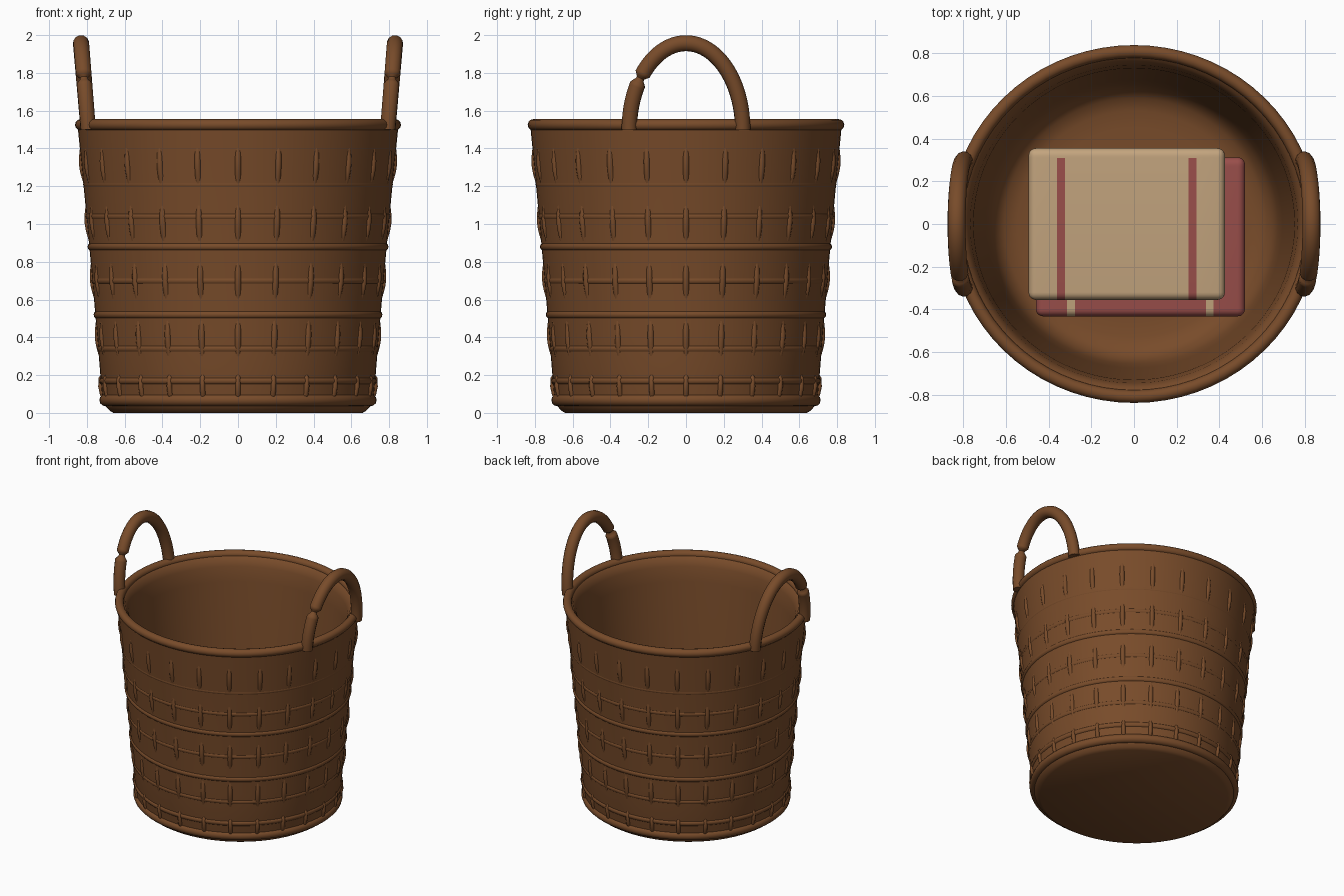
import bpy
import bmesh
import math

cube = bpy.data.objects.get("Cube")
if cube:
    bpy.data.objects.remove(cube, do_unlink=True)

OVAL = 1.03        # basket is slightly wider than deep
STAKES = 24


def material(name, rgb):
    m = bpy.data.materials.new(name)
    m.use_nodes = True
    color = (*rgb, 1)
    m.diffuse_color = color
    bsdf = m.node_tree.nodes["Principled BSDF"]
    bsdf.inputs["Base Color"].default_value = color
    bsdf.inputs["Roughness"].default_value = 0.8
    return m


wicker = material("wicker_brown", (0.188, 0.071, 0.023))
cream = material("blanket_tan", (0.55, 0.375, 0.21))
red = material("blanket_red", (0.33, 0.079, 0.071))


def smooth(obj):
    bpy.ops.object.select_all(action="DESELECT")
    obj.select_set(True)
    bpy.context.view_layer.objects.active = obj
    bpy.ops.object.shade_smooth_by_angle(angle=math.radians(45))


def lathe(name, profile, closed=False, steps=72):
    """Turn an (r, z) profile about z, capping open ends."""
    n = len(profile)
    verts, faces = [], []
    for i in range(steps):
        a = math.tau * i / steps
        verts += [(r * math.cos(a) * OVAL, r * math.sin(a), z) for r, z in profile]
    for i in range(steps):
        j = (i + 1) % steps
        for k in range(n if closed else n - 1):
            l = (k + 1) % n
            faces.append((i * n + k, j * n + k, j * n + l, i * n + l))
    if not closed:
        faces.append([i * n for i in reversed(range(steps))])
        faces.append([i * n + n - 1 for i in range(steps)])
    mesh = bpy.data.meshes.new(name)
    mesh.from_pydata(verts, [], faces)
    obj = bpy.data.objects.new(name, mesh)
    bpy.context.collection.objects.link(obj)
    mesh.materials.append(wicker)
    smooth(obj)


def hoop(name, r, z, tube, sides=12):
    angles = [math.tau * k / sides for k in range(sides)]
    lathe(name, [(r + tube * math.cos(a), z + tube * math.sin(a))
                 for a in angles], closed=True)


def tubes(name, paths, bevel, resolution):
    """Sweep round tubes along lists of (x, y, z, radius) points."""
    curve = bpy.data.curves.new(name, "CURVE")
    curve.dimensions = "3D"
    curve.bevel_depth = bevel
    curve.bevel_resolution = resolution
    curve.use_fill_caps = True
    for path in paths:
        s = curve.splines.new("POLY")
        s.points.add(len(path) - 1)
        for p, (x, y, z, rad) in zip(s.points, path):
            p.co = (x, y, z, 1)
            p.radius = rad
    curve.materials.append(wicker)
    obj = bpy.data.objects.new(name, curve)
    bpy.context.collection.objects.link(obj)
    bpy.ops.object.select_all(action="DESELECT")
    obj.select_set(True)
    bpy.context.view_layer.objects.active = obj
    bpy.ops.object.convert(target="MESH")
    smooth(bpy.context.object)


def wall(z):
    return 0.692 + 0.075 * z + 0.008 * z * z


# Basket shell with foot, outer wall, inner wall and floor
outer = [(wall(z), z) for z in (0.1, 0.4, 0.7, 1.0, 1.25, 1.5)]
lathe("basket_body", [(0.64, 0), (0.66, 0.012), (0.685, 0.04)] + outer + [
    (0.79, 1.53), (0.765, 1.515), (0.745, 1.46), (0.73, 1.35), (0.675, 0.4),
    (0.655, 0.22), (0.63, 0.14), (0.59, 0.1), (0.53, 0.083), (0.45, 0.08)])

# Rim, base and woven hoops; bulge is how far each stands out of the wall
hoop("rim", 0.808, 1.525, 0.03)
hoop("base_hoop", 0.68, 0.068, 0.033)
for i, (z, bulge) in enumerate([(0.17, 0.009), (0.34, 0.006), (0.52, 0.009), (0.7, 0.005),
                                (0.88, 0.009), (1.04, 0.005), (1.21, 0.002)]):
    hoop(f"weave_hoop_{i + 1}", wall(z) + bulge - 0.022, z, 0.022)


# Upright stakes that weave in and out of the wall
def around(i, r, z):
    a = math.tau * i / STAKES
    return (r * math.cos(a) * OVAL, r * math.sin(a), z, 1)


def weave(z):
    return wall(z) - 0.013 + 0.01 * math.cos(math.tau * (z - 1.31) / 0.305)


heights = [0.245 + 1.215 * k / 48 for k in range(49)]
tubes("stakes", [[around(i, weave(z), z) for z in heights] for i in range(STAKES)], 0.017, 3)

# Short pegs above the base hoop
pegs = [(0.08, -0.015), (0.1, -0.002), (0.14, 0.003), (0.18, -0.001), (0.2, -0.015)]
tubes("pegs", [[around(i, wall(z) + d, z) for z, d in pegs] for i in range(STAKES)], 0.014, 3)


# Arched handles, leaning outward and pinched on the front leg
def handle_path(side):
    path = []
    for k in range(109):
        a = math.pi * k / 108
        rise = math.sin(a)
        pinch = max(0, 1 - abs(a - math.radians(36)) / math.radians(4))
        radius = (0.95 + 0.05 * rise) * (1 - 0.6 * pinch)
        path.append((side * (0.793 + 0.038 * rise), -0.3 * math.cos(a),
                     1.5 + 0.457 * rise, radius))
    return path


for label, side in (("left", 1), ("right", -1)):
    tubes(f"{label}_handle", [handle_path(side)], 0.043, 4)


# Folded blankets, each with two stripes cut into the top and front
def blanket(name, center, size, mat, stripe_mat, offset):
    half_width, stripe_end = 0.0185, size[1] / 2 - 0.045
    bm = bmesh.new()
    bmesh.ops.create_cube(bm, size=1)
    bmesh.ops.scale(bm, vec=size, verts=bm.verts)
    bmesh.ops.bevel(bm, geom=bm.edges[:], offset=0.035, segments=5,
                    profile=0.5, affect="EDGES")

    def cut(co, normal):
        bmesh.ops.bisect_plane(bm, geom=bm.verts[:] + bm.edges[:] + bm.faces[:],
                               plane_co=co, plane_no=normal)

    for s in (-1, 1):
        for edge in (-half_width, half_width):
            cut((s * (offset + edge), 0, 0), (1, 0, 0))
    cut((0, stripe_end, 0), (0, 1, 0))
    for f in bm.faces:
        c = f.calc_center_median()
        if abs(abs(c.x) - offset) < half_width and c.y < stripe_end:
            f.material_index = 1
    mesh = bpy.data.meshes.new(name)
    bm.to_mesh(mesh)
    bm.free()
    mesh.materials.append(mat)
    mesh.materials.append(stripe_mat)
    obj = bpy.data.objects.new(name, mesh)
    obj.location = center
    bpy.context.collection.objects.link(obj)
    smooth(obj)


blanket("lower_blanket", (0.03, -0.06, 0.195), (0.98, 0.745, 0.23), red, cream, 0.325)
blanket("upper_blanket", (-0.034, 0.0, 0.425), (0.92, 0.71, 0.23), cream, red, 0.308)
